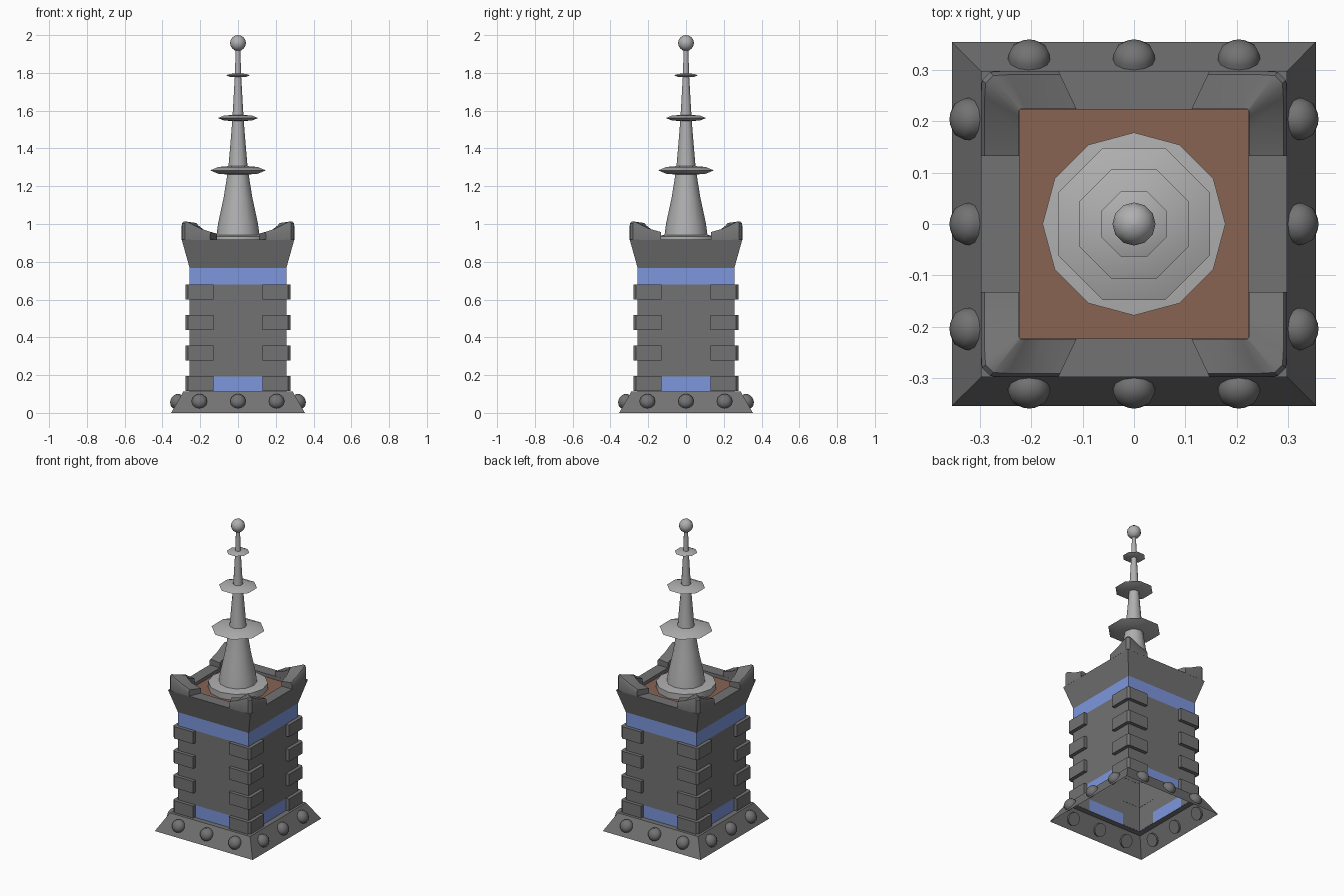
import bpy, bmesh, math
from mathutils import Matrix, Vector

if "Cube" in bpy.data.objects:
    bpy.data.objects.remove(bpy.data.objects["Cube"])


def material(name, rgb):
    m = bpy.data.materials.new(name)
    m.use_nodes = True
    m.diffuse_color = (*rgb, 1)
    m.node_tree.nodes["Principled BSDF"].inputs["Base Color"].default_value = (*rgb, 1)
    return m


stone = material("dark stone", (0.17, 0.17, 0.17))
blue = material("blue band", (0.205, 0.305, 0.72))
metal = material("light grey", (0.43, 0.43, 0.43))
brown = material("brown roof", (0.25, 0.125, 0.087))


def finish(name, bm, mats, smooth=False, normals=True):
    if normals:
        bmesh.ops.recalc_face_normals(bm, faces=bm.faces)
    me = bpy.data.meshes.new(name)
    bm.to_mesh(me)
    bm.free()
    ob = bpy.data.objects.new(name, me)
    bpy.context.collection.objects.link(ob)
    for m in mats:
        me.materials.append(m)
    if smooth:
        bpy.ops.object.select_all(action='DESELECT')
        ob.select_set(True)
        bpy.context.view_layer.objects.active = ob
        bpy.ops.object.shade_smooth_by_angle(angle=math.radians(40))
    return ob


def loft(bm, rings, indices=None):
    """Join equal loops of points with quads."""
    loops = [[bm.verts.new(p) for p in r] for r in rings]
    for k, (a, b) in enumerate(zip(loops, loops[1:])):
        for i in range(len(a)):
            j = (i + 1) % len(a)
            f = bm.faces.new((a[i], a[j], b[j], b[i]))
            if indices:
                f.material_index = indices[k]
    return loops


def ring(radius, z, sides, turn=0):
    angles = [turn + math.tau * i / sides for i in range(sides)]
    return [(radius * math.cos(a), radius * math.sin(a), z) for a in angles]


def square(half, z):
    return ring(half * math.sqrt(2), z, 4, math.pi / 4)


def lathe(name, profile, sides, mat, turn=0, smooth=True):
    bm = bmesh.new()
    loops = loft(bm, [ring(r, z, sides, turn) for r, z in profile])
    bm.faces.new(loops[0])
    bm.faces.new(loops[-1])
    return finish(name, bm, [mat], smooth)


# Open-bottomed sloping plinth
bm = bmesh.new()
loft(bm, [square(0.354, 0), square(0.29, 0.112), square(0.254, 0.112)])
finish("plinth", bm, [stone], normals=False)

# Hollow shaft with a blue band at each end
bm = bmesh.new()
loft(bm, [square(0.256, z) for z in (0.112, 0.192, 0.68, 0.767)], [1, 0, 1])
finish("shaft", bm, [stone, blue], normals=False)

# Flared parapet and sunken roof
bm = bmesh.new()
loft(bm, [square(0.256, 0.767), square(0.298, 0.917),
          square(0.223, 0.917), square(0.223, 0.88)])
finish("parapet", bm, [stone], normals=False)
bm = bmesh.new()
bm.faces.new([bm.verts.new(p) for p in square(0.223, 0.895)])
finish("roof", bm, [brown], normals=False)

# Corner blocks wrapped round the shaft
lo, body, out, cut = 0.129, 0.255, 0.279, 0.266
plan = [(lo, body), (lo, out), (cut, out), (out, cut), (out, lo), (body, lo), (body, body)]
bm = bmesh.new()
for level in range(4):
    z = 0.116 + level * 0.1615
    for sx in (-1, 1):
        for sy in (-1, 1):
            ends = loft(bm, [[(sx * x, sy * y, h) for x, y in plan] for h in (z, z + 0.078)])
            for e in ends:
                bm.faces.new(e)
finish("corner_blocks", bm, [stone])

# Upswept corner merlons: outer x, y, inner x, y, height
sections = [
    (0.147, 0.298, 0.112, 0.224, 0.957),
    (0.20, 0.298, 0.18, 0.224, 0.976),
    (0.25, 0.298, 0.21, 0.224, 1.0),
    (0.28, 0.296, 0.22, 0.224, 1.013),
    (0.296, 0.28, 0.224, 0.22, 1.013),
    (0.298, 0.25, 0.224, 0.21, 1.0),
    (0.298, 0.20, 0.224, 0.18, 0.976),
    (0.298, 0.132, 0.224, 0.132, 0.957),
]
bm = bmesh.new()
for sx in (-1, 1):
    for sy in (-1, 1):
        loops = [[(sx * a, sy * b, 0.915), (sx * a, sy * b, z - 0.01),
                  (sx * (a * 0.9 + c * 0.1), sy * (b * 0.9 + d * 0.1), z),
                  (sx * c, sy * d, z - 0.008), (sx * c, sy * d, 0.915)]
                 for a, b, c, d, z in sections]
        made = loft(bm, loops)
        bm.faces.new(made[0])
        bm.faces.new(made[-1])
finish("merlons", bm, [stone], True)

# Domed rivets, three on each plinth face
slope = math.atan2(0.064, 0.112)
dome = [(0.041, -0.014), (0.041, 0.008), (0.035, 0.022), (0.021, 0.032), (0.006, 0.036)]
bm = bmesh.new()
for side in range(4):
    for x in (-0.204, 0, 0.204):
        place = (Matrix.Rotation(side * math.pi / 2, 4, 'Z')
                 @ Matrix.Translation((x, -0.321, 0.06))
                 @ Matrix.Rotation(math.pi / 2 - slope, 4, 'X'))
        loops = loft(bm, [[place @ Vector(p) for p in ring(r, h, 12)] for r, h in dome])
        bm.faces.new(loops[0])
        bm.faces.new(loops[-1])
finish("rivets", bm, [stone], True)

# Spire with its foot flange
lathe("spire_foot", [(0.178, 0.885), (0.178, 0.935), (0.11, 0.942)], 12, metal)
lathe("spire", [(0.115, 0.93), (0.106, 1.0), (0.076, 1.14), (0.06, 1.24), (0.05, 1.31),
                (0.034, 1.5), (0.026, 1.62), (0.017, 1.78), (0.012, 1.93)], 12, metal)

# Lens-shaped discs threaded on the spire
for name, r, z, t in (("lower_disc", 0.16, 1.284, 0.024),
                      ("middle_disc", 0.115, 1.561, 0.017),
                      ("upper_disc", 0.068, 1.787, 0.01)):
    lathe(name, [(r * 0.2, z - t), (r * 0.7, z - t * 0.75), (r, z),
                 (r * 0.7, z + t * 0.75), (r * 0.2, z + t)], 8, metal, math.pi / 8)

# Ball finial
steps = [math.pi * (i + 0.15) / 8.3 for i in range(9)]
lathe("finial", [(0.042 * math.sin(a), 1.958 - 0.042 * math.cos(a)) for a in steps], 12, metal)
